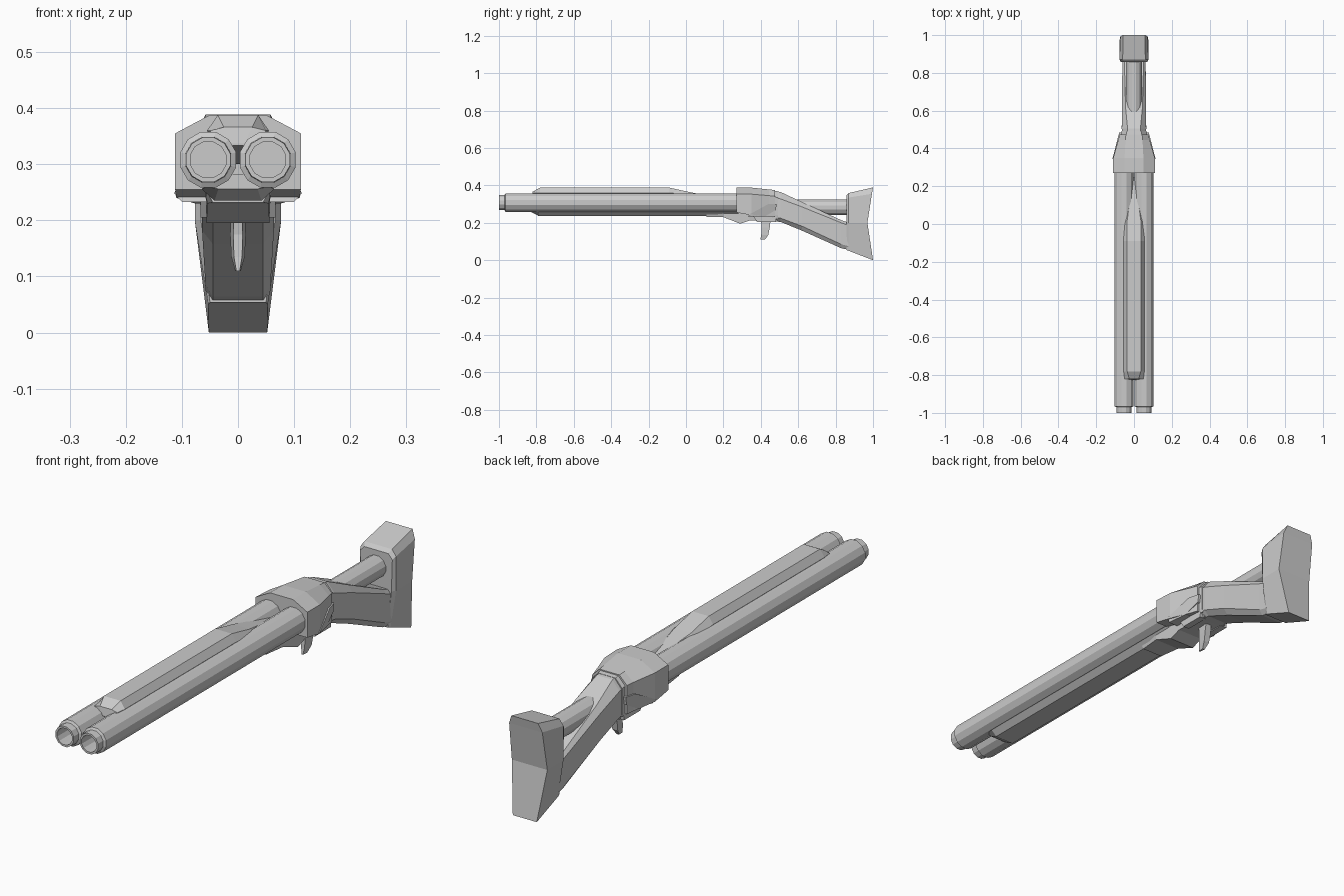
import bpy, bmesh, math


def finish(bm, name):
    bmesh.ops.remove_doubles(bm, verts=bm.verts, dist=1e-5)
    bmesh.ops.recalc_face_normals(bm, faces=bm.faces)
    mesh = bpy.data.meshes.new(name)
    bm.to_mesh(mesh)
    bm.free()
    ob = bpy.data.objects.new(name, mesh)
    bpy.context.collection.objects.link(ob)
    return ob


def loft(name, sections):
    """Skin right-half sections (bottom to top, x y z), mirrored over x = 0."""
    bm = bmesh.new()
    rings = []
    for half in sections:
        right = [bm.verts.new(p) for p in half]
        left = [bm.verts.new((-x, y, z)) for x, y, z in half]
        rings.append(right + left[::-1])
    n = len(rings[0])
    for a, b in zip(rings, rings[1:]):
        for i in range(n):
            j = (i + 1) % n
            bm.faces.new((a[i], a[j], b[j], b[i]))
    for r in (rings[0], rings[-1]):
        for i in range(n // 2 - 1):
            bm.faces.new((r[i], r[i + 1], r[n - 2 - i], r[n - 1 - i]))
    return finish(bm, name)


def section(y, *pts):
    return [(x, y, z) for x, z in pts]


def lathe(name, cx, cz, profile, sides):
    """Rings of (y, radius) around an axis along y; both ends capped."""
    bm = bmesh.new()
    rings = []
    for y, r in profile:
        rings.append([bm.verts.new((cx + r * math.cos(t), y, cz + r * math.sin(t)))
                      for t in (2 * math.pi * (k + 0.5) / sides for k in range(sides))])
    for a, b in zip(rings, rings[1:]):
        for i in range(sides):
            j = (i + 1) % sides
            bm.faces.new((a[i], a[j], b[j], b[i]))
    bm.faces.new(rings[0])
    bm.faces.new(rings[-1])
    ob = finish(bm, name)
    for p in ob.data.polygons:
        p.use_smooth = False
    return ob


def plate(name, pts, x_in):
    """Side plate: outline of (x, y, z) joined to the same outline at x_in."""
    bm = bmesh.new()
    outer = [bm.verts.new(p) for p in pts]
    inner = [bm.verts.new((x_in, y, z)) for _, y, z in pts]
    bm.faces.new(outer)
    bm.faces.new(inner)
    for i in range(len(pts)):
        j = (i + 1) % len(pts)
        bm.faces.new((outer[i], outer[j], inner[j], inner[i]))
    return finish(bm, name)


# Twin barrels with stepped, bored muzzles
for side, s in (("left", -1), ("right", 1)):
    lathe(side + "_barrel", s * 0.053, 0.308,
          [(-0.9, 0.033), (-1.0, 0.033), (-1.0, 0.041), (-0.97, 0.042),
           (-0.965, 0.0515), (0.30, 0.0515)], 12)

# Rib on top, sloping down into the valley between the barrels
loft("top_rib", [
    section(-0.825, (0.02, 0.333), (0.02, 0.335), (0.012, 0.337)),
    section(-0.82, (0.04, 0.333), (0.05, 0.36), (0.025, 0.366)),
    section(-0.78, (0.04, 0.333), (0.055, 0.36), (0.036, 0.388)),
    section(-0.09, (0.04, 0.333), (0.055, 0.36), (0.036, 0.388)),
    section(0.02, (0.04, 0.325), (0.052, 0.350), (0.036, 0.364)),
    section(0.25, (0.005, 0.30), (0.008, 0.31), (0.004, 0.318))])

# Fore-end under the barrels
loft("fore_end", [
    section(-0.825, (0.035, 0.256), (0.055, 0.26), (0.02, 0.283)),
    section(-0.785, (0.042, 0.235), (0.065, 0.256), (0.02, 0.283)),
    section(0.28, (0.042, 0.235), (0.065, 0.256), (0.02, 0.283))])

# Receiver housing
loft("receiver", [
    section(0.27, (0.112, 0.255), (0.112, 0.355), (0.05, 0.388)),
    section(0.35, (0.110, 0.240), (0.110, 0.353), (0.05, 0.388)),
    section(0.445, (0.083, 0.232), (0.083, 0.345), (0.045, 0.378)),
    section(0.475, (0.076, 0.230), (0.076, 0.342), (0.043, 0.375))])

# Collar behind the receiver
loft("rear_collar", [
    section(0.46, (0.066, 0.222), (0.07, 0.24), (0.07, 0.34), (0.04, 0.373)),
    section(0.492, (0.064, 0.222), (0.067, 0.24), (0.067, 0.335), (0.038, 0.368))])

# Lower frame with the sloped hook under the fore-end
loft("lower_frame", [
    section(0.11, (0.045, 0.232), (0.058, 0.255)),
    section(0.20, (0.055, 0.230), (0.058, 0.255)),
    section(0.29, (0.056, 0.195), (0.058, 0.255)),
    section(0.34, (0.056, 0.212), (0.058, 0.255)),
    section(0.49, (0.052, 0.207), (0.062, 0.255))])

# Diagonal plates on the receiver sides
for side, s in (("left", -1), ("right", 1)):
    plate(side + "_side_plate",
          [(s * x, y, z) for x, y, z in
           ((0.100, 0.33, 0.233), (0.114, 0.345, 0.248), (0.090, 0.44, 0.300),
            (0.078, 0.485, 0.300), (0.078, 0.48, 0.268), (0.090, 0.42, 0.233))],
          s * 0.05)
    plate(side + "_frame_clasp",
          [(s * 0.067, y, z) for y, z in
           ((0.35, 0.25), (0.38, 0.205), (0.48, 0.205), (0.485, 0.25))], s * 0.04)

# Trigger: stacked front-to-back slices following the curve
loft("trigger", [
    [(w, yb, z), (w * 0.6, yf, z)] for w, yf, yb, z in
    ((0.012, 0.400, 0.452, 0.215), (0.014, 0.405, 0.448, 0.175),
     (0.012, 0.402, 0.440, 0.135), (0.005, 0.398, 0.422, 0.11))])

# Stock sweeping down from the receiver
loft("stock", [
    section(0.47, (0.045, 0.207), (0.062, 0.225), (0.062, 0.335), (0.034, 0.37)),
    section(0.505, (0.045, 0.205), (0.065, 0.225), (0.065, 0.328), (0.034, 0.365)),
    section(0.62, (0.045, 0.158), (0.064, 0.182), (0.063, 0.285), (0.045, 0.311)),
    section(0.83, (0.045, 0.064), (0.058, 0.085), (0.062, 0.20), (0.05, 0.214)),
    section(0.87, (0.045, 0.055), (0.058, 0.075), (0.062, 0.185), (0.05, 0.20))])

# Brace tube from the stock to the butt
lathe("brace_tube", 0, 0.282, [(0.52, 0.043), (0.88, 0.043)], 12)

# Butt with a shallow V in its rear face
loft("butt", [
    [(0.050, 0.857, 0.054), (0.066, 0.857, 0.20), (0.070, 0.857, 0.325), (0.052, 0.857, 0.345)],
    [(0.053, 0.870, 0.050), (0.077, 0.870, 0.20), (0.077, 0.870, 0.335), (0.060, 0.870, 0.359)],
    [(0.052, 1.0, 0.0), (0.077, 0.97, 0.20), (0.072, 0.994, 0.355), (0.058, 1.0, 0.389)]])
